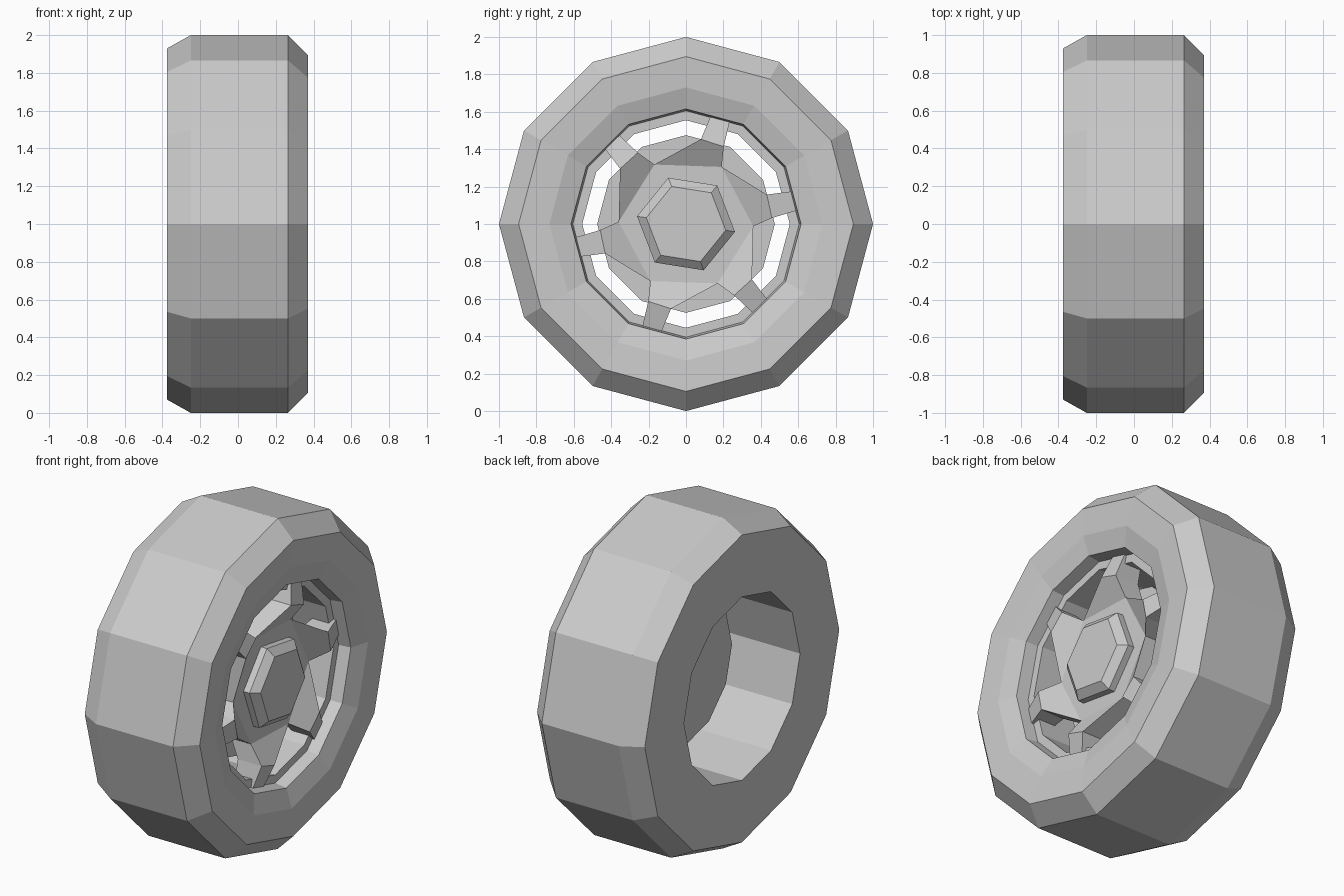
import bpy, bmesh
from math import sin, cos, radians

if "Cube" in bpy.data.objects:
    bpy.data.objects.remove(bpy.data.objects["Cube"])

CZ = 1.0  # axle height; the axle runs along x


def polar(x, r, deg):
    a = radians(deg)
    return (x, r * cos(a), CZ + r * sin(a))


def finish(bm, name):
    bmesh.ops.remove_doubles(bm, verts=bm.verts, dist=1e-5)
    bmesh.ops.recalc_face_normals(bm, faces=bm.faces)
    me = bpy.data.meshes.new(name)
    bm.to_mesh(me)
    bm.free()
    ob = bpy.data.objects.new(name, me)
    bpy.context.collection.objects.link(ob)
    return ob


def lathe(name, profile, sides=12, offset=0, closed=False, caps=False):
    """Revolve (x, radius) points around the axle."""
    bm = bmesh.new()
    rings = [[bm.verts.new(polar(x, r, offset + 360 * i / sides)) for i in range(sides)]
             for x, r in profile]
    pairs = list(zip(rings, rings[1:]))
    if closed:
        pairs.append((rings[-1], rings[0]))
    for a, b in pairs:
        for i in range(sides):
            j = (i + 1) % sides
            bm.faces.new((a[i], a[j], b[j], b[i]))
    if caps:
        bm.faces.new(rings[0])
        bm.faces.new(rings[-1])
    return finish(bm, name)


# Tyre: back wall, tread with chamfers, slightly dished front wall, bore
lathe("tyre", [(-0.375, 0.555), (-0.375, 0.93), (-0.25, 1.0), (0.265, 1.0),
               (0.37, 0.895), (0.36, 0.73), (0.325, 0.615)])

# Rim: stepped lip then the barrel running to the back
lathe("rim", [(0.325, 0.615), (0.25, 0.605), (0.25, 0.555), (-0.375, 0.555)])

# Brake disc behind the spokes
lathe("brake_disc", [(0.0, 0.44), (0.03, 0.475), (0.07, 0.475)], caps=True)

# Hub plate with hexagonal cap
lathe("hub_plate", [(0.07, 0.36), (0.22, 0.36)], sides=6, offset=-2, caps=True)
lathe("hub_cap", [(0.22, 0.265), (0.26, 0.265), (0.30, 0.215)], sides=6, offset=-9, caps=True)

# Six swirled spokes: wide root on the plate edge, raised neck, narrow tip
bm = bmesh.new()
for k in range(6):
    base = 60 * k
    # (radius, start angle, end angle, front x, back x)
    sections = [(0.36, -2, 58, 0.22, 0.09),
                (0.46, 4, 20, 0.30, 0.14),
                (0.60, 7, 17, 0.26, 0.14)]
    loops = []
    for r, a0, a1, xf, xb in sections:
        loops.append([bm.verts.new(polar(x, r, base + a)) for x, a in
                      ((xf, a0), (xf, a1), (xb, a1), (xb, a0))])
    for a, b in zip(loops, loops[1:]):
        for i in range(4):
            j = (i + 1) % 4
            bm.faces.new((a[i], a[j], b[j], b[i]))
    bm.faces.new(loops[-1])
finish(bm, "spokes")
